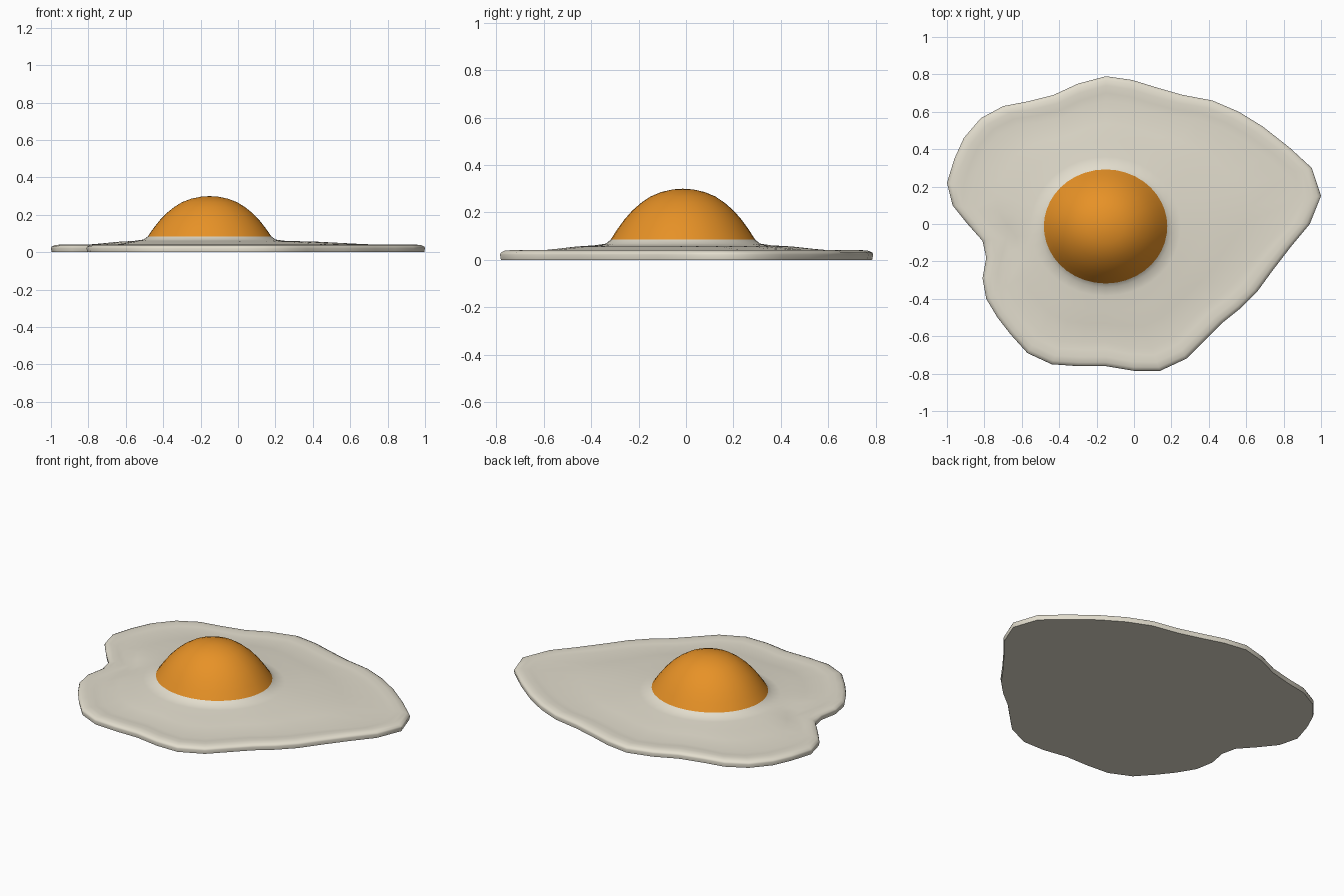
import bpy, bmesh, math

if "Cube" in bpy.data.objects:
    bpy.data.objects.remove(bpy.data.objects["Cube"])

# Outline of the egg white, counter-clockwise from the right
OUTLINE = [
    (1.0, .15), (.95, .30), (.83, .41), (.69, .52), (.56, .60), (.42, .66), (.26, .69), (.12, .73),
    (-.01, .77), (-.15, .79), (-.30, .75), (-.43, .69), (-.57, .655), (-.70, .63), (-.82, .565),
    (-.91, .46), (-.96, .35), (-1.0, .22), (-.97, .10), (-.89, .0), (-.81, -.09), (-.79, -.18),
    (-.81, -.29), (-.79, -.40), (-.73, -.50), (-.66, -.59), (-.57, -.69), (-.44, -.75), (-.30, -.76),
    (-.15, -.76), (0, -.785), (.14, -.785), (.28, -.72), (.37, -.63), (.47, -.53), (.57, -.45),
    (.66, -.36), (.74, -.25), (.84, -.12), (.94, .0)]
CX, CY, RX, RY = -.152, -.013, .33, .305   # yolk centre and radii


def material(name, color):
    m = bpy.data.materials.new(name)
    m.diffuse_color = (*color, 1)
    m.use_nodes = True
    m.node_tree.nodes["Principled BSDF"].inputs["Base Color"].default_value = m.diffuse_color
    return m


def ellipse_ring(scale, z):
    ring = []
    for x, y in OUTLINE:
        a = math.atan2(y - CY, x - CX)
        r = scale / math.hypot(math.cos(a) / RX, math.sin(a) / RY)
        ring.append((CX + r * math.cos(a), CY + r * math.sin(a), z))
    return ring


def rim_ring(inset, z):
    ring = []
    for x, y in OUTLINE:
        d = math.hypot(x - CX, y - CY)
        k = 1 - inset / d
        ring.append((CX + (x - CX) * k, CY + (y - CY) * k, z))
    return ring


def mix_ring(a, b, t, z):
    return [(p[0] + (q[0] - p[0]) * t, p[1] + (q[1] - p[1]) * t, z) for p, q in zip(a, b)]


def loft(name, rings, mat, apex=None, cap=False):
    bm = bmesh.new()
    loops = [[bm.verts.new(p) for p in ring] for ring in rings]
    n = len(OUTLINE)
    for a, b in zip(loops, loops[1:]):
        for i in range(n):
            j = (i + 1) % n
            bm.faces.new((a[i], b[i], b[j], a[j]))
    if apex:
        top = bm.verts.new(apex)
        for i in range(n):
            bm.faces.new((top, loops[0][i], loops[0][(i + 1) % n]))
    if cap:
        bm.faces.new(loops[-1][::-1])
    me = bpy.data.meshes.new(name)
    bm.to_mesh(me)
    bm.free()
    me.materials.append(mat)
    ob = bpy.data.objects.new(name, me)
    bpy.context.collection.objects.link(ob)
    bpy.ops.object.select_all(action='DESELECT')
    ob.select_set(True)
    bpy.context.view_layer.objects.active = ob
    bpy.ops.object.shade_smooth_by_angle(angle=math.radians(50))


# Egg white: raised around the yolk, thin in the middle, rolled rim, flat base
inner, outer = ellipse_ring(1.22, 0), rim_ring(.13, 0)
white_rings = [ellipse_ring(1.0, .085), ellipse_ring(1.07, .068), ellipse_ring(1.22, .061)]
white_rings += [mix_ring(inner, outer, t, z) for t, z in ((.3, .056), (.6, .046), (1, .035))]
white_rings += [rim_ring(i, z) for i, z in ((.09, .038), (.05, .041), (.02, .038), (.004, .030), (0, .022), (.004, 0))]
loft("egg_white", white_rings, material("egg white", (.76, .72, .61)), cap=True)

# Yolk dome
profile = [(.14, .297), (.30, .286), (.45, .267), (.58, .24), (.70, .208), (.81, .17), (.91, .128), (1.0, .085)]
loft("yolk", [ellipse_ring(s, z) for s, z in profile], material("yolk orange", (.81, .29, .02)),
     apex=(CX, CY, .30))
